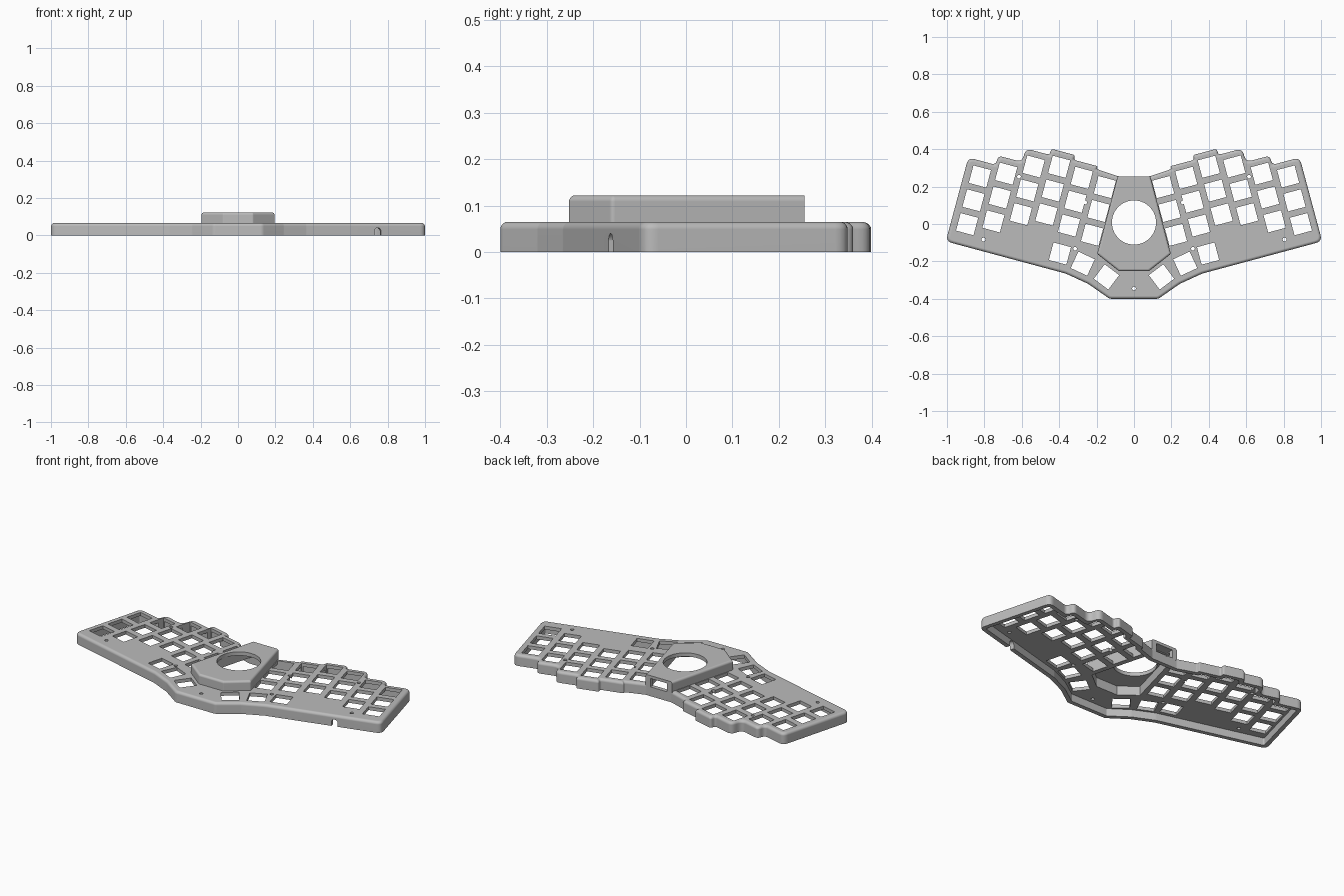
import bpy, bmesh, math
from mathutils import Vector, Matrix

cube = bpy.data.objects.get("Cube")
if cube:
    bpy.data.objects.remove(cube, do_unlink=True)

grey = bpy.data.materials.new("matte_grey")
grey.use_nodes = True
grey.diffuse_color = (0.5, 0.5, 0.5, 1)
grey.node_tree.nodes["Principled BSDF"].inputs["Base Color"].default_value = (0.5, 0.5, 0.5, 1)

TILT = math.radians(15)
U = Vector((math.cos(TILT), math.sin(TILT)))     # along a key row, outwards
V = Vector((-math.sin(TILT), math.cos(TILT)))    # up a key column
PITCH, KEY = 0.132, 0.097
STAGGER = (0, 0.051, 0.126, 0.16, 0.134, 0.118)  # outer column to inner
OUTER_TOP = Vector((0.824, 0.254))
column_tops = [OUTER_TOP - U * PITCH * i + V * s for i, s in enumerate(STAGGER)]


def mirrored(half):
    """Close a right half (back to front) into a counter-clockwise outline."""
    return [Vector((-p[0], p[1])) for p in half] + [Vector(p) for p in reversed(half)]


def outline(points, inset, radius, steps=6):
    """Inset an outline and round its corners."""
    n = len(points)
    dirs = [(points[(i + 1) % n] - points[i]).normalized() for i in range(n)]
    corners, turns = [], []
    for i in range(n):
        a, b = dirs[i - 1], dirs[i]
        na, nb = Vector((-a.y, a.x)), Vector((-b.y, b.x))
        corners.append(points[i] + (na + nb) * inset / (1 + na.dot(nb)))
        turns.append(math.atan2(a.cross(b), a.dot(b)))
    ring = []
    for i, p in enumerate(corners):
        before, after = corners[i - 1] - p, corners[(i + 1) % n] - p
        r = max(radius - math.copysign(inset, turns[i]), 0.004)
        t = min(r * abs(math.tan(turns[i] / 2)), before.length * 0.48, after.length * 0.48)
        start, end = p + before.normalized() * t, p + after.normalized() * t
        for k in range(steps + 1):
            f = k / steps
            ring.append(start * (1 - f) ** 2 + p * 2 * f * (1 - f) + end * f * f)
    return ring


def make_object(name, bm):
    bmesh.ops.recalc_face_normals(bm, faces=bm.faces)
    mesh = bpy.data.meshes.new(name)
    bm.to_mesh(mesh)
    bm.free()
    ob = bpy.data.objects.new(name, mesh)
    bpy.context.collection.objects.link(ob)
    return ob


def loft(name, points, layers, radius, back=None):
    """Stack insets of one outline as (inset, height) layers."""
    bm = bmesh.new()
    rings = []
    for inset, z in layers:
        ring = outline(points, inset, radius)
        if back:
            ring = [Vector((p.x, back if p.y > 0.2 else p.y)) for p in ring]
        rings.append([bm.verts.new((p.x, p.y, z)) for p in ring])
    n = len(rings[0])
    for low, high in zip(rings, rings[1:]):
        for i in range(n):
            j = (i + 1) % n
            bm.faces.new((low[i], low[j], high[j], high[i]))
    bm.faces.new(rings[0][::-1])
    bm.faces.new(rings[-1])
    return make_object(name, bm)


def rounded_top(bottom, top, r):
    arc = [math.radians(a) for a in (0, 18, 36, 54, 72, 90)]
    return [(0, bottom)] + [(r - r * math.cos(a), top - r + r * math.sin(a)) for a in arc]


def box(bm, x, y, z, size, angle=0):
    m = Matrix.Translation((x, y, z)) @ Matrix.Rotation(angle, 4, "Z") @ Matrix.Diagonal((*size, 1))
    bmesh.ops.create_cube(bm, size=1, matrix=m)


def cylinder(bm, x, y, z, r, depth, segments):
    bmesh.ops.create_cone(bm, cap_ends=True, segments=segments, radius1=r, radius2=r,
                          depth=depth, matrix=Matrix.Translation((x, y, z)))


def cut(ob, cutters):
    for c in cutters:
        mod = ob.modifiers.new("cut", "BOOLEAN")
        mod.operation, mod.solver, mod.object = "DIFFERENCE", "EXACT", c
    bpy.context.view_layer.update()
    graph = bpy.context.evaluated_depsgraph_get()
    mesh = bpy.data.meshes.new_from_object(ob.evaluated_get(graph))
    ob.modifiers.clear()
    ob.data = mesh


def finish(ob):
    ob.data.materials.clear()
    ob.data.materials.append(grey)
    ob.data.shade_smooth()
    ob.data.set_sharp_from_angle(angle=math.radians(35))
    mod = ob.modifiers.new("flat_normals", "WEIGHTED_NORMAL")
    mod.keep_sharp = True


# Case outline: stepped back edge following the columns, straight sides and front
half = [(0.085, 0.255)]
for i, c in reversed(list(enumerate(column_tops))):
    edge = c + V * 0.082
    if i < 5:
        half.append(edge - U * PITCH / 2)
    half.append(edge + U * (PITCH / 2 if i else 0.086))
half += [U * 0.948 - V * 0.35, (0.365, -0.265), (0.245, -0.32), (0.13, -0.4)]
case_points = mirrored(half)
hub_points = mirrored([(0.085, 0.255), (0.197, -0.16), (0.08, -0.252)])

case = loft("case", case_points, rounded_top(0, 0.065, 0.016), 0.035)
hub = loft("trackball_hub", hub_points, rounded_top(0.05, 0.122, 0.013), 0.012, back=0.255)

# Hollow insides
case_hollow = loft("case_hollow", case_points, [(0.025, -0.1), (0.025, 0.045)], 0.035)
hub_hollow = loft("hub_hollow", hub_points, [(0.025, -0.1), (0.025, 0.1)], 0.012)

# Key openings: three rows per column plus a fan of thumb keys
bm = bmesh.new()
keys = [(*(c - V * PITCH * row), TILT) for c in column_tops for row in range(3)]
keys += [(0.396, -0.158, TILT), (0.274, -0.212, math.radians(25)), (0.147, -0.283, math.radians(37))]
for side in (-1, 1):
    for x, y, angle in keys:
        box(bm, side * x, y, 0.05, (KEY, KEY, 0.1), side * angle)
key_holes = make_object("key_holes", bm)

# Screw holes
bm = bmesh.new()
screws = [(0.805, -0.083), (0.315, -0.133), (0.615, 0.253), (0.26, 0.115)]
for x, y in screws + [(-x, y) for x, y in screws] + [(0, -0.345)]:
    cylinder(bm, x, y, 0.05, 0.01, 0.1, 16)
screw_holes = make_object("screw_holes", bm)

# Cable notch with a rounded top in the front left wall
bm = bmesh.new()
box(bm, 0.745, -0.155, 0, (0.036, 0.09, 0.05), TILT)
cable_notch = make_object("cable_notch", bm)
bm = bmesh.new()
bmesh.ops.create_cone(bm, cap_ends=True, segments=24, radius1=0.018, radius2=0.018, depth=0.09,
                      matrix=Matrix.Translation((0.745, -0.155, 0.022))
                      @ Matrix.Rotation(TILT, 4, "Z") @ Matrix.Rotation(math.pi / 2, 4, "X"))
notch_top = make_object("notch_top", bm)

# Ball opening on top of the hub and port in its back
bm = bmesh.new()
cylinder(bm, 0, 0.008, 0.1, 0.118, 0.2, 64)
ball_hole = make_object("ball_hole", bm)
bm = bmesh.new()
box(bm, 0, 0.25, 0.08, (0.11, 0.1, 0.05))
port = make_object("port", bm)

cut(case, [case_hollow, hub_hollow, key_holes, screw_holes, cable_notch, notch_top, port])
cut(hub, [hub_hollow, ball_hole, port])
for helper in (case_hollow, hub_hollow, key_holes, screw_holes, cable_notch, notch_top, ball_hole, port):
    bpy.data.objects.remove(helper, do_unlink=True)
finish(case)
finish(hub)
